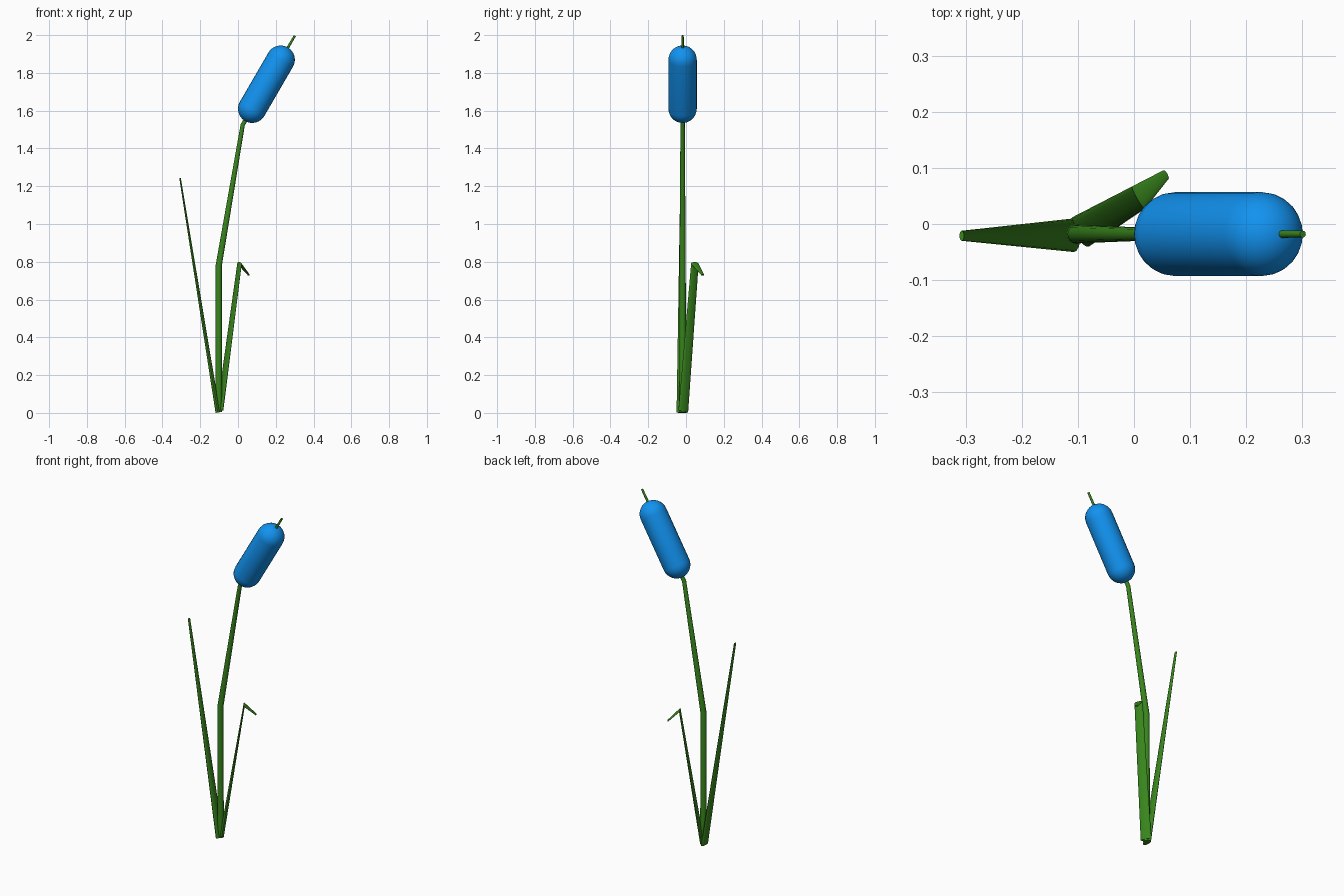
import bpy, bmesh
from math import sin, cos, pi
from mathutils import Vector

if "Cube" in bpy.data.objects:
    bpy.data.objects.remove(bpy.data.objects["Cube"])


def material(name, color):
    m = bpy.data.materials.new(name)
    m.diffuse_color = color
    m.use_nodes = True
    m.node_tree.nodes["Principled BSDF"].inputs["Base Color"].default_value = m.diffuse_color
    return m


GREEN = material("leaf_green", (0.040, 0.235, 0.012, 1))
BLUE = material("head_blue", (0.006, 0.29, 0.87, 1))


def sweep(name, path, radii, side, mat, seg=16):
    """Tapered tube along path; radii are (wide, thin) per point, wide axis along side."""
    pts = [Vector(p) for p in path]
    side = Vector(side).normalized()
    bm = bmesh.new()
    rings = []
    for i, p in enumerate(pts):
        t = Vector()
        if i > 0:
            t += (p - pts[i - 1]).normalized()
        if i < len(pts) - 1:
            t += (pts[i + 1] - p).normalized()
        thin = side.cross(t.normalized()).normalized()
        a, b = radii[i]
        rings.append([bm.verts.new(p + side * a * cos(2 * pi * k / seg)
                                   + thin * b * sin(2 * pi * k / seg)) for k in range(seg)])
    for r, s in zip(rings, rings[1:]):
        for k in range(seg):
            n = (k + 1) % seg
            bm.faces.new((r[k], r[n], s[n], s[k]))
    bm.faces.new(rings[0][::-1])
    bm.faces.new(rings[-1])
    bmesh.ops.recalc_face_normals(bm, faces=bm.faces)
    me = bpy.data.meshes.new(name)
    bm.to_mesh(me)
    bm.free()
    me.materials.append(mat)
    ob = bpy.data.objects.new(name, me)
    bpy.context.collection.objects.link(ob)
    bpy.ops.object.select_all(action='DESELECT')
    bpy.context.view_layer.objects.active = ob
    ob.select_set(True)
    bpy.ops.object.shade_smooth_by_angle(angle=0.6)
    return ob


Y = -0.018

# Bent stem running through the flower head
sweep("stem",
      [(-0.102, Y, 0.004), (-0.102, Y, 0.78), (0.025, Y, 1.525), (0.301, Y, 1.997)],
      [(r, r) for r in (0.018, 0.0165, 0.0115, 0.006)], (0, 1, 0), GREEN)

# Capsule-shaped seed head
low, high, R = Vector((0.075, Y, 1.61)), Vector((0.226, Y, 1.87)), 0.075
axis = (high - low).normalized()
N = 8
path, radii = [], []
for end, start in ((low, -pi / 2), (high, 0)):
    for i in range(N + 1):
        a = start + pi / 2 * i / N
        path.append(end + axis * R * sin(a))
        radii.append((max(R * cos(a), 0.001),) * 2)
sweep("seed_head", path, radii, (0, 1, 0), BLUE, 24)

# Long straight leaf
sweep("long_leaf", [(-0.107, -0.02, 0.002), (-0.307, -0.021, 1.244)],
      [(0.03, 0.012), (0.009, 0.004)], (0, 1, 0), GREEN)

# Short leaf with a folded tip
sweep("folded_leaf", [(-0.095, -0.014, 0.014), (0.008, 0.047, 0.79), (0.057, 0.088, 0.73)],
      [(0.03, 0.011), (0.023, 0.009), (0.009, 0.004)], (0.5, -0.866, 0), GREEN)
